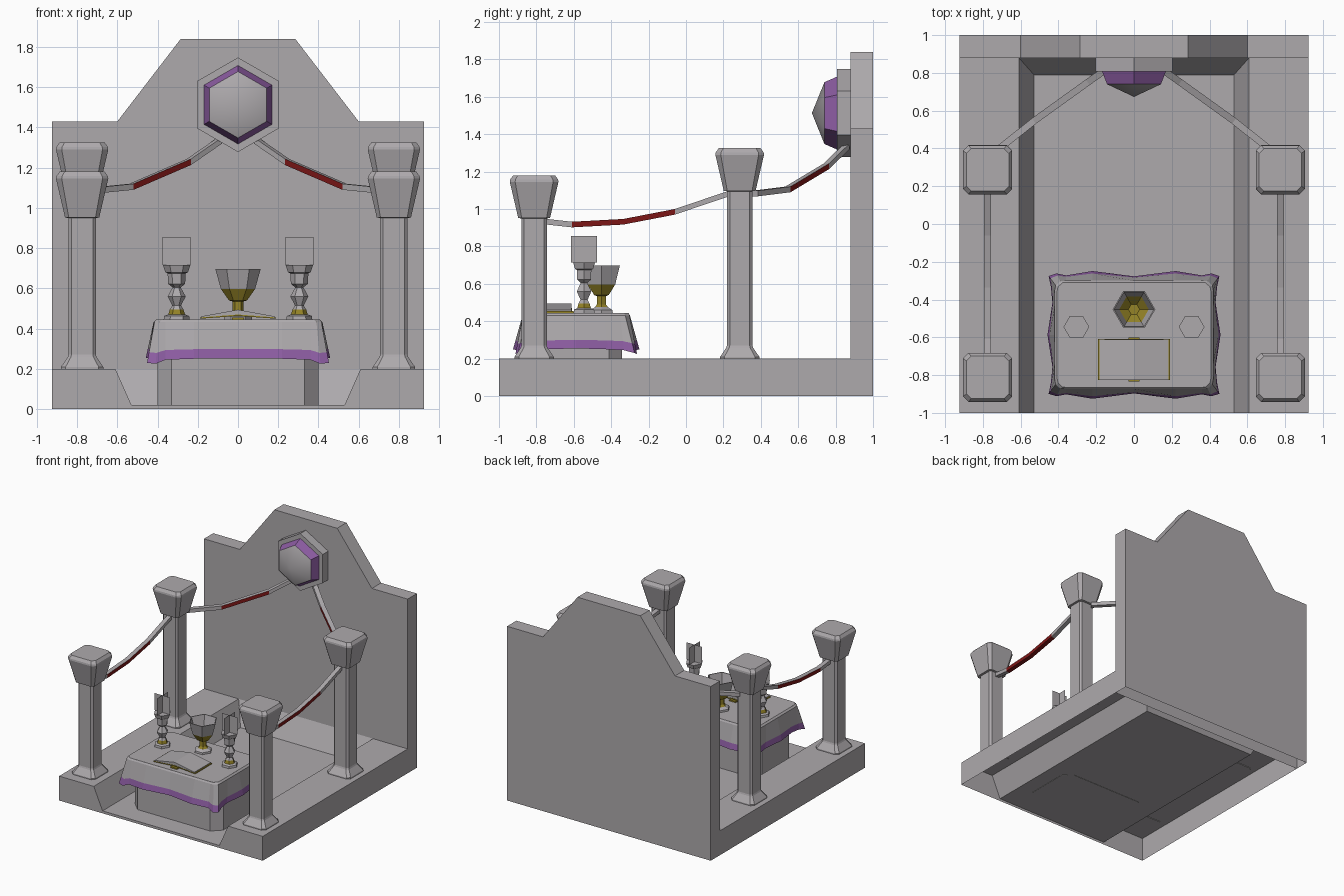
import bpy, bmesh
from math import sin, cos, pi
from mathutils import Vector

if "Cube" in bpy.data.objects:
    bpy.data.objects.remove(bpy.data.objects["Cube"], do_unlink=True)


def material(name, rgb):
    m = bpy.data.materials.new(name)
    m.use_nodes = True
    m.diffuse_color = (*rgb, 1)
    node = m.node_tree.nodes["Principled BSDF"]
    node.inputs["Base Color"].default_value = (*rgb, 1)
    node.inputs["Roughness"].default_value = 0.8
    return m


GREY = material("stone_grey", (0.42, 0.40, 0.415))
PURPLE = material("purple", (0.27, 0.11, 0.37))
RED = material("dark_red", (0.2, 0.008, 0.008))
GOLD = material("gold", (0.3, 0.23, 0.02))


def finish(name, bm, mats):
    bmesh.ops.remove_doubles(bm, verts=bm.verts, dist=1e-5)
    bmesh.ops.recalc_face_normals(bm, faces=bm.faces)
    me = bpy.data.meshes.new(name)
    bm.to_mesh(me)
    bm.free()
    for m in mats:
        me.materials.append(m)
    ob = bpy.data.objects.new(name, me)
    bpy.context.collection.objects.link(ob)
    return ob


def loft(name, rings, colour=lambda band, side: GREY, caps=(True, True)):
    """Skin a list of equal-length closed rings; colour picks the material."""
    bm = bmesh.new()
    rows = [[bm.verts.new(p) for p in r] for r in rings]
    mats, n = [], len(rows[0])

    def add(vs, mat):
        if mat not in mats:
            mats.append(mat)
        bm.faces.new(vs).material_index = mats.index(mat)

    for i in range(len(rows) - 1):
        for j in range(n):
            k = (j + 1) % n
            add([rows[i][j], rows[i][k], rows[i + 1][k], rows[i + 1][j]], colour(i, j))
    for use, row, band in ((caps[0], rows[0], 0), (caps[1], rows[-1], len(rows) - 2)):
        if use:
            add(row, colour(band, 0))
    return finish(name, bm, mats)


def prism(name, outline, y0, y1, mat=GREY):
    """Extrude an x-z outline along y."""
    return loft(name, [[(x, y, z) for x, z in outline] for y in (y0, y1)],
                lambda i, j: mat)


def hex_lathe(name, x, y, profile):
    """Six-sided turned shape; profile rows are radius, z, colour of band above."""
    rings = [[(x + r * cos(a * pi / 3), y + r * sin(a * pi / 3), z) for a in range(6)]
             for r, z, c in profile]
    closed_top = profile[-1][0] > 0
    return loft(name, rings, lambda i, j: profile[i][2], (True, closed_top))


def chamfered(x, y, z, hx, hy, c):
    pts = []
    for sx, sy in ((1, 1), (-1, 1), (-1, -1), (1, -1)):
        pair = [(x + sx * hx, y + sy * (hy - c), z), (x + sx * (hx - c), y + sy * hy, z)]
        pts += pair if sx * sy > 0 else pair[::-1]
    return pts


# Hollow base with a sunken, sloped floor
bm = bmesh.new()
half = [(0.925, 0), (0.925, 0.2), (0.61, 0.2), (0.53, 0.02)]
section = [(-x, z) for x, z in half] + half[::-1]
depth = [0.88, 0.88, 0.88, 0.79]
depth += depth[::-1]
front = [bm.verts.new((x, -1, z)) for x, z in section]
back = [bm.verts.new((x, y, z)) for (x, z), y in zip(section, depth)]
bm.faces.new(front)
for i in range(7):
    bm.faces.new([front[i], front[i + 1], back[i + 1], back[i]])
bm.faces.new(back[2:6])
finish("base", bm, [GREY])

# Gabled back wall, open underneath
bm = bmesh.new()
half = [(0.925, 0), (0.925, 1.43), (0.6, 1.43), (0.285, 1.84)]
outline = [(-x, z) for x, z in half] + half[::-1]
near, far = [[bm.verts.new((x, y, z)) for x, z in outline] for y in (0.88, 1)]
bm.faces.new(near)
bm.faces.new(far)
for i in range(7):
    bm.faces.new([near[i], near[i + 1], far[i + 1], far[i]])
finish("back_wall", bm, [GREY])

# Four pillars
for sx, side in ((1, "left"), (-1, "right")):
    for place, y, top in (("front", -0.812, 1.18), ("rear", 0.287, 1.325)):
        rows = [(0.105, 0.195), (0.105, 0.21), (0.072, 0.258), (0.068, 0.27),
                (0.068, top - 0.23), (0.085, top - 0.228), (0.13, top - 0.035),
                (0.128, top - 0.022), (0.112, top)]
        loft(f"{place}_{side}_pillar",
             [chamfered(sx * 0.775, y, z, h, h, h * 0.22) for h, z in rows])

# Hanging ropes with red wrapped stretches
def rope(name, path, red, s):
    path = [Vector((x * s, y, z)) for x, y, z in path]
    d = path[-1] - path[0]
    across = Vector((-d.y, d.x, 0)).normalized() * 0.018
    up = Vector((0, 0, 0.015))
    rings = [[p + across + up, p - across + up, p - across - up, p + across - up]
             for p in path]
    loft(name, rings, lambda i, j: RED if i in red and j else GREY)


for s, side in ((1, "left"), (-1, "right")):
    rope(f"{side}_side_rope",
         [(0.775, -0.77, 0.935), (0.775, -0.61, 0.917), (0.775, -0.335, 0.932),
          (0.775, -0.06, 0.985), (0.775, 0.23, 1.083)], (1, 2), s)
    rope(f"{side}_rear_rope",
         [(0.75, 0.37, 1.083), (0.53, 0.545, 1.105), (0.245, 0.75, 1.228),
          (0.09, 0.86, 1.335)], (1,), s)

# Wall emblem: hexagonal frame and domed gem
def wall_hex(r, y):
    return [(r * sin(a * pi / 3), y, 1.513 + r * cos(a * pi / 3)) for a in range(6)]


loft("emblem_frame", [wall_hex(0.235, 0.88), wall_hex(0.235, 0.808)])
gem = loft("emblem_gem", [wall_hex(0.196, 0.81), wall_hex(0.165, 0.74), wall_hex(0, 0.673)],
           lambda i, j: GREY if i else PURPLE, (False, False))
for p in gem.data.polygons:
    p.use_smooth = p.material_index == 1

# Altar block
TY = -0.587
loft("altar_block", [chamfered(0, TY, z, 0.4, 0.245, 0.07) for z in (0.018, 0.43)])

# Altar cloth: top x, top y, hem x, hem y, hem z for one quarter
quarter = [(0.42, 0, 0.458, 0, 0.255), (0.42, 0.15, 0.432, 0.17, 0.25),
           (0.42, 0.235, 0.44, 0.255, 0.245), (0.415, 0.262, 0.452, 0.312, 0.23),
           (0.39, 0.285, 0.41, 0.325, 0.225), (0.36, 0.287, 0.36, 0.315, 0.245),
           (0.22, 0.287, 0.22, 0.338, 0.25), (0, 0.287, 0, 0.31, 0.252)]


def flip(rows, sx, sy):
    return [(sx * a, sy * b, sx * c, sy * d, z) for a, b, c, d, z in rows]


loop = (quarter[:-1] + flip(quarter[:0:-1], -1, 1)
        + flip(quarter[:-1], -1, -1) + flip(quarter[:0:-1], 1, -1))


def cloth_ring(t, lift, inset=1.0):
    ring = []
    for ax, ay, hx, hy, hz in loop:
        x, y = ax + (hx - ax) * t, ay + (hy - ay) * t
        z = 0.432 + (hz - 0.432) * t + lift
        ring.append((x * inset, TY + y * inset, z))
    return ring


cloth = loft("altar_cloth",
             [cloth_ring(0, 0.013, 0.97), cloth_ring(0, 0), cloth_ring(0.74, 0), cloth_ring(1, 0)],
             lambda i, j: PURPLE if i == 2 else GREY, (False, False))
loft("altar_cloth_top", [cloth_ring(0, 0.008, 0.969), cloth_ring(0, 0.0132, 0.97)])

# Candlesticks with crossed flame cards
for s, side in ((1, "left"), (-1, "right")):
    x, y = s * 0.305, -0.545
    hex_lathe(f"{side}_candlestick", x, y,
              [(0.065, 0.443, GREY), (0.062, 0.463, GREY), (0.042, 0.47, GOLD),
               (0.034, 0.495, GREY), (0.022, 0.515, GREY), (0.045, 0.56, GREY),
               (0.02, 0.605, GREY), (0.042, 0.622, GREY), (0.045, 0.675, GREY),
               (0.056, 0.68, GREY), (0.068, 0.715, GREY), (0.045, 0.715, GREY)])
    bm = bmesh.new()
    for dx, dy in ((0.07, 0), (0, 0.07)):
        bm.faces.new([bm.verts.new((x + k * dx, y + k * dy, z))
                      for k, z in ((-1, 0.715), (1, 0.715), (1, 0.855), (-1, 0.855))])
    finish(f"{side}_flame", bm, [GREY])

# Goblet with gilded bowl and stem
hex_lathe("goblet", 0, -0.452,
          [(0.07, 0.443, GREY), (0.068, 0.46, GREY), (0.04, 0.475, GOLD),
           (0.028, 0.49, GOLD), (0.028, 0.535, GOLD), (0.045, 0.54, GOLD),
           (0.085, 0.597, GREY), (0.113, 0.697, GREY), (0.106, 0.697, GREY),
           (0.078, 0.603, GOLD), (0.03, 0.56, GOLD), (0, 0.56, GOLD)])

# Open book
prism("book_pages", [(-0.182, 0.461), (0, 0.494), (0.182, 0.461),
                     (0.182, 0.455), (0, 0.47), (-0.182, 0.455)], -0.825, -0.612)
prism("book_cover", [(-0.19, 0.455), (0, 0.47), (0.19, 0.455),
                     (0.19, 0.449), (0, 0.463), (-0.19, 0.449)], -0.827, -0.61, GOLD)
prism("book_spine", [(-0.03, 0.444), (-0.03, 0.455), (0.03, 0.455), (0.03, 0.444)],
      -0.835, -0.602, GOLD)
